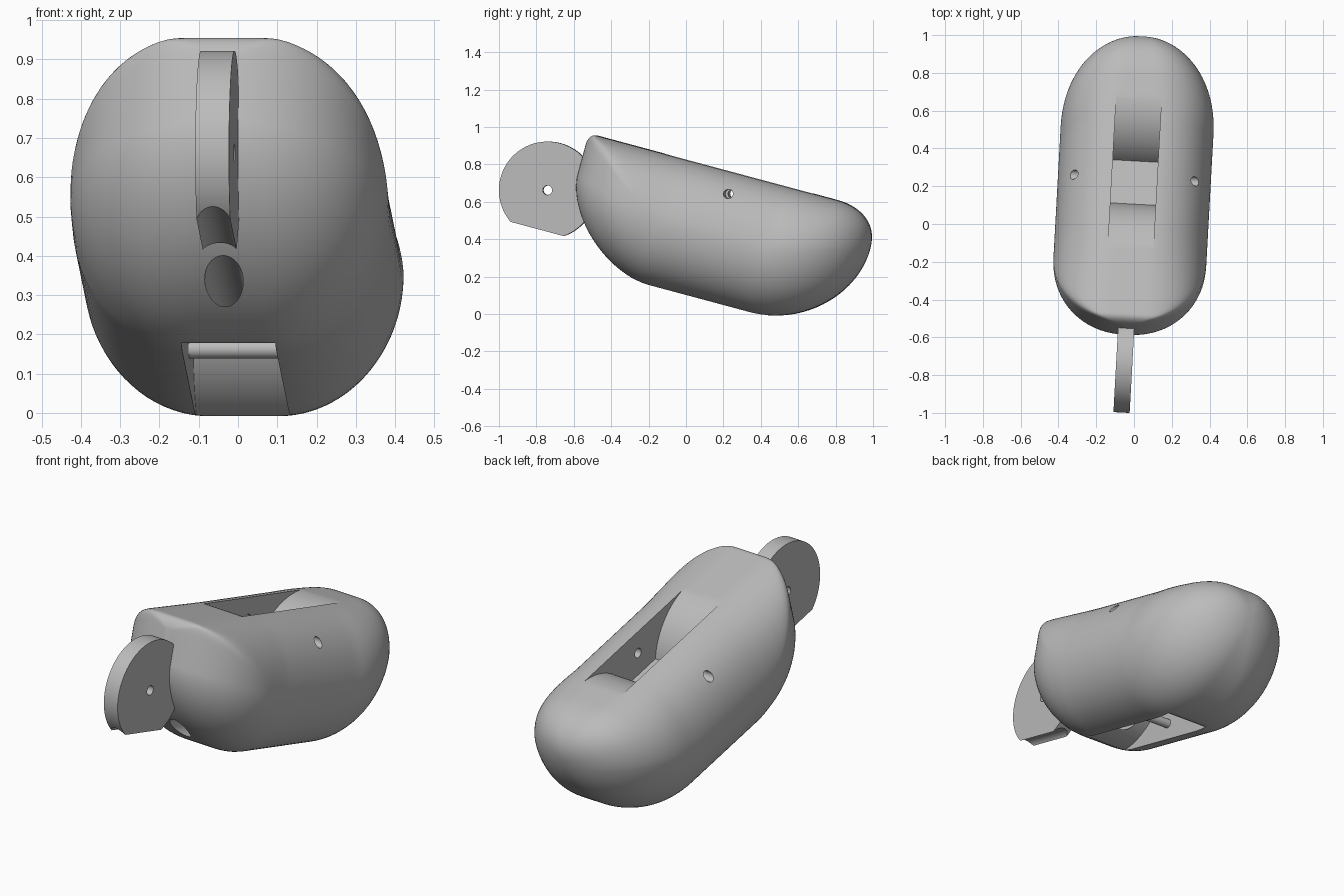
import bpy, bmesh
from math import sin, cos, asin, pi, radians
from mathutils import Matrix

cube = bpy.data.objects.get("Cube")
if cube:
    bpy.data.objects.remove(cube, do_unlink=True)

# Whole model is pitched nose-up and turned slightly
PLACE = (Matrix.Translation((0, 0.2, 0.41))
         @ Matrix.Rotation(-0.055, 4, 'Z') @ Matrix.Rotation(radians(-15), 4, 'X'))

grey = bpy.data.materials.new("plain grey")
grey.use_nodes = True
COLOUR = (0.5, 0.5, 0.5, 1)
grey.diffuse_color = COLOUR
grey.node_tree.nodes["Principled BSDF"].inputs["Base Color"].default_value = COLOUR


def make(name, bm):
    bmesh.ops.recalc_face_normals(bm, faces=bm.faces)
    mesh = bpy.data.meshes.new(name)
    bm.to_mesh(mesh)
    bm.free()
    mesh.materials.append(grey)
    obj = bpy.data.objects.new(name, mesh)
    bpy.context.collection.objects.link(obj)
    obj.matrix_world = PLACE
    return obj


def loft(name, rings):
    """Skin a list of equal closed rings and cap both ends."""
    bm = bmesh.new()
    loops = [[bm.verts.new(p) for p in ring] for ring in rings]
    n = len(loops[0])
    for a, b in zip(loops, loops[1:]):
        for i in range(n):
            j = (i + 1) % n
            bm.faces.new((a[i], a[j], b[j], b[i]))
    bm.faces.new(loops[0])
    bm.faces.new(loops[-1])
    return make(name, bm)


def prism(name, profile, half):
    """Side profile extruded across the width."""
    return loft(name, [[(x, u, w) for u, w in profile] for x in (-half, half)])


def arc(u, w, r, start=0, sweep=2 * pi, n=48, closed=True):
    steps = n if closed else n - 1
    return [(u + r * cos(start + sweep * i / steps),
             w + r * sin(start + sweep * i / steps)) for i in range(n)]


def cut(obj, *cutters):
    bpy.context.view_layer.objects.active = obj
    for cutter in cutters:
        mod = obj.modifiers.new("cut", 'BOOLEAN')
        mod.operation = 'DIFFERENCE'
        mod.solver = 'EXACT'
        mod.object = cutter
        bpy.ops.object.modifier_apply(modifier=mod.name)


def dome(s, p):
    """Falls from 1 to 0 as s goes from 0 to 1."""
    s = min(max(s, 0), 1)
    return (1 - s ** p) ** (1 / p)


def crown(s):
    """Round cross-section with a flat middle."""
    return dome((abs(s) - 0.22) / 0.78, 2)


def body_ring(u, n=96):
    """Cross-section of the body at length position u."""
    if u < 0:  # front: blunt dome meeting the top in a ridge
        s = min(max((-0.32 - u) / 0.52, 0), 1)
        a = 0.405 * dome((-0.42 - u) / 0.42, 2.1)
        side = 0.12 * s
        low = 0.12 - 0.47 * dome(s, 1.7)
        top = 0.28 + 0.07 * dome((-0.795 - u) / 0.045, 2)
        wide = 0.405
    else:      # back: plain rounded end
        s = min(max((u - 0.25) / 0.525, 0), 1)
        a = 0.405 * dome((u - 0.3) / 0.475, 2.1)
        side = 0.14 * s
        low = 0.14 - 0.49 * dome(s, 1.9)
        top = 0.14 + 0.21 * dome((u - 0.52) / 0.255, 2.3)
        wide = a
    ring = []
    for i in range(n):
        t = 2 * pi * i / n
        x = a * cos(t)
        if i <= n // 2:
            w = side + (top - side) * crown(x / wide) * dome(abs(cos(t)), 12)
        else:
            w = side - (side - low) * crown(cos(t))
        ring.append((x, u, w))
    return ring


def pocket(name, side, depth, r=0.351):
    """Cutter between two convex round walls; side is 1 for top, -1 for bottom."""
    a = asin(depth / r)
    profile = (arc(-0.46, 0, r, pi / 2, a - pi / 2, 48, False)
               + arc(0.436, 0, r, pi - a, a - pi / 2, 48, False))
    return prism(name, [(u, side * w) for u, w in profile], 0.12)


# Body
STATIONS = 80
angles = [0.04 + (pi - 0.08) * i / (STATIONS - 1) for i in range(STATIONS)]
body = loft("body", [body_ring(-0.0325 - 0.8075 * cos(t)) for t in angles])

# Top and bottom pockets, cross pin hole and lengthwise cord bore
top_pocket = pocket("top_pocket_cutter", 1, 0.12)
bottom_pocket = pocket("bottom_pocket_cutter", -1, 0.1)
pin_hole = prism("pin_hole_cutter", arc(-0.018, 0.235, 0.025, n=32), 0.6)
bore = prism("bore_cutter", arc(0, -0.238, 0.049), 0.65)
bore.data.transform(Matrix.Translation((0, -0.65, 0)) @ Matrix.Rotation(pi / 2, 4, 'Z'))
cut(body, top_pocket, bottom_pocket, pin_hole, bore)

# Front tab: a disc with an eye, grooved below by the bore
tab = prism("front_tab", arc(-0.973, 0, 0.26, n=96), 0.043)
eye = prism("eye_cutter", arc(-0.973, 0, 0.025, n=32), 0.2)
cut(tab, eye, bore)

# Rod across the bottom pocket
rod = prism("cross_rod", arc(-0.015, -0.26, 0.024, n=32), 0.121)

for cutter in (top_pocket, bottom_pocket, pin_hole, bore, eye):
    bpy.data.objects.remove(cutter, do_unlink=True)

bpy.ops.object.select_all(action='DESELECT')
for obj in (body, tab, rod):
    obj.select_set(True)
bpy.context.view_layer.objects.active = body
bpy.ops.object.shade_smooth_by_angle(angle=radians(35))
